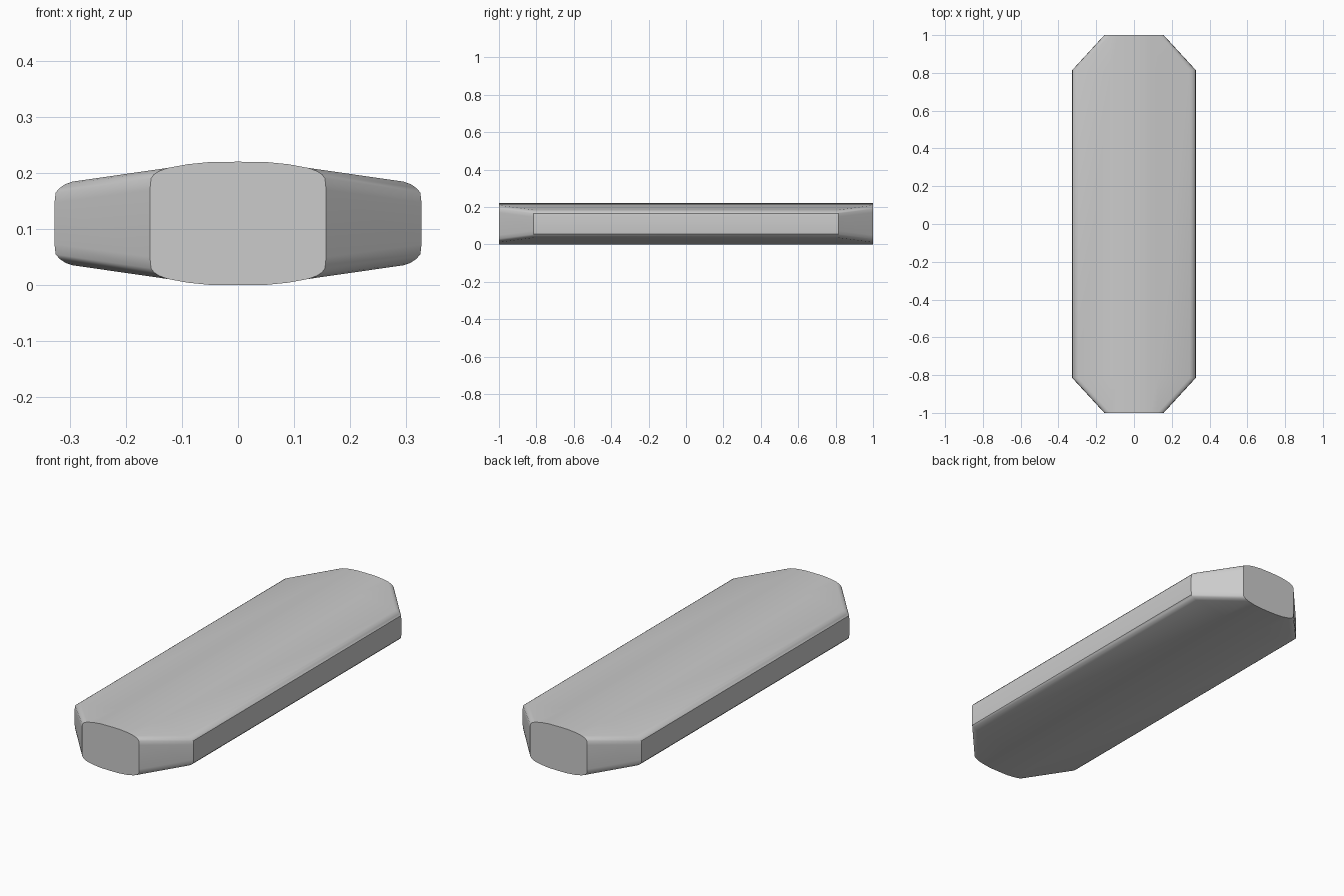
import bpy, bmesh

if "Cube" in bpy.data.objects:
    bpy.data.objects.remove(bpy.data.objects["Cube"])

# Shared crown (x, z), then the rounded shoulder at the full-width and end sections
MID_Z = 0.11
CROWN = [(0.0, 0.22), (0.05, 0.2195), (0.09, 0.2155), (0.125, 0.209)]
WIDE = [(0.295, 0.1845), (0.308, 0.180), (0.318, 0.173), (0.325, 0.165), (0.327, 0.147)]
NARROW = [(0.125, 0.209), (0.141, 0.203), (0.150, 0.197), (0.155, 0.190), (0.157, 0.170)]


def section(shoulder):
    """Mirror a quarter profile into a closed loop."""
    quarter = CROWN + shoulder
    right = quarter + [(x, 2 * MID_Z - z) for x, z in reversed(quarter)]
    left = [(-x, z) for x, z in reversed(right) if x > 0]
    return right + left


bm = bmesh.new()

# Loft the bar through four stations along y
rings = []
for y, shoulder in ((-1, NARROW), (-0.815, WIDE), (0.815, WIDE), (1, NARROW)):
    rings.append([bm.verts.new((x, y, z)) for x, z in section(shoulder)])
n = len(rings[0])
for a, b in zip(rings, rings[1:]):
    for i in range(n):
        j = (i + 1) % n
        bm.faces.new((a[i], a[j], b[j], b[i]))

# Flat end faces
bm.faces.new(rings[0])
bm.faces.new(rings[-1])
bmesh.ops.remove_doubles(bm, verts=bm.verts[:], dist=1e-5)
bmesh.ops.recalc_face_normals(bm, faces=bm.faces[:])

mesh = bpy.data.meshes.new("bar")
bm.to_mesh(mesh)
bm.free()
bar = bpy.data.objects.new("bar", mesh)
bpy.context.collection.objects.link(bar)

# Smooth crown and shoulders, crisp corners
bpy.context.view_layer.objects.active = bar
bar.select_set(True)
bpy.ops.object.shade_smooth_by_angle(angle=0.52)
